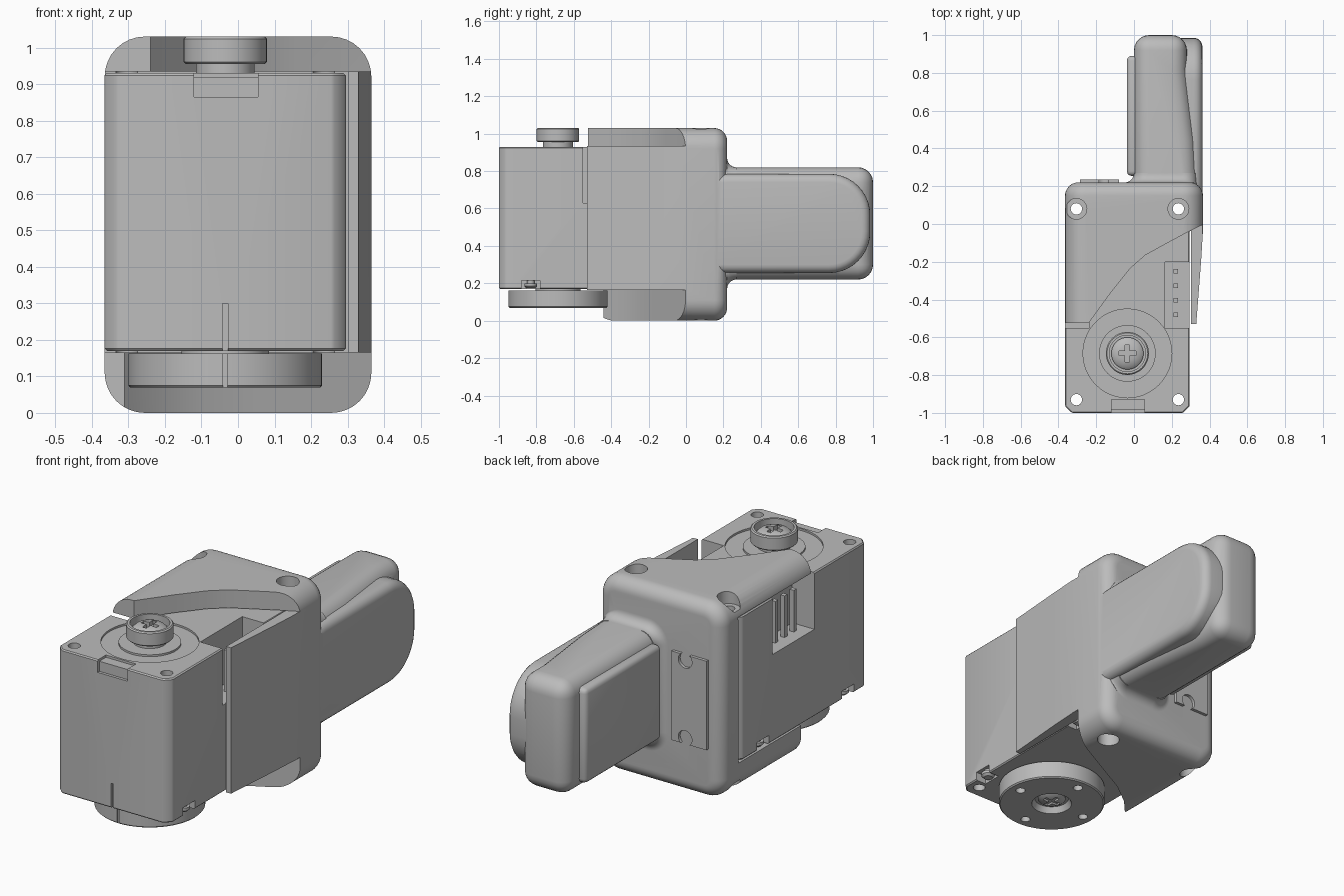
import bpy, bmesh, math

cube = bpy.data.objects.get("Cube")
if cube:
    bpy.data.objects.remove(cube)

grey = bpy.data.materials.new("plain grey")
grey.use_nodes = True
tone = (0.5, 0.5, 0.5, 1)
grey.diffuse_color = tone
grey.node_tree.nodes["Principled BSDF"].inputs["Base Color"].default_value = tone


def activate(ob):
    bpy.ops.object.select_all(action="DESELECT")
    ob.select_set(True)
    bpy.context.view_layer.objects.active = ob


def loft(name, rings, axis="z"):
    """Skin (position, outline) rings along an axis and cap both ends."""
    place = {"x": lambda t, a, b: (t, a, b), "y": lambda t, a, b: (a, t, b),
             "z": lambda t, a, b: (a, b, t)}[axis]
    bm = bmesh.new()
    loops = [[bm.verts.new(place(t, a, b)) for a, b in pts] for t, pts in rings]
    n = len(loops[0])
    for lo, hi in zip(loops, loops[1:]):
        for i in range(n):
            j = (i + 1) % n
            bm.faces.new((lo[i], lo[j], hi[j], hi[i]))
    bm.faces.new(loops[0])
    bm.faces.new(loops[-1])
    bmesh.ops.recalc_face_normals(bm, faces=bm.faces)
    mesh = bpy.data.meshes.new(name)
    bm.to_mesh(mesh)
    bm.free()
    mesh.materials.append(grey)
    ob = bpy.data.objects.new(name, mesh)
    bpy.context.collection.objects.link(ob)
    return ob


def prism(name, pts, lo, hi, axis="z"):
    return loft(name, [(lo, pts), (hi, pts)], axis)


def box(name, x0, x1, y0, y1, z0, z1):
    return prism(name, [(x0, y0), (x1, y0), (x1, y1), (x0, y1)], z0, z1)


def circle(cx, cy, r, n=48):
    return [(cx + r * math.cos(math.tau * i / n), cy + r * math.sin(math.tau * i / n))
            for i in range(n)]


def turned(name, cx, cy, profile, n=48):
    return loft(name, [(z, circle(cx, cy, r, n)) for r, z in profile])


def rounded(a0, a1, b0, b1, r, n=8):
    pts = []
    centres = [(a1 - r, b1 - r), (a0 + r, b1 - r), (a0 + r, b0 + r), (a1 - r, b0 + r)]
    for k, (ca, cb) in enumerate(centres):
        for i in range(n + 1):
            t = (k + i / n) * math.pi / 2
            pts.append((ca + r * math.cos(t), cb + r * math.sin(t)))
    return pts


def combine(ob, others, operation="DIFFERENCE"):
    activate(ob)
    for other in others:
        mod = ob.modifiers.new("combine", "BOOLEAN")
        mod.operation, mod.solver, mod.object = operation, "EXACT", other
        bpy.ops.object.modifier_apply(modifier=mod.name)
        bpy.data.objects.remove(other)


def bevel(ob, width, segments=5):
    activate(ob)
    mod = ob.modifiers.new("bevel", "BEVEL")
    mod.width, mod.segments, mod.limit_method = width, segments, "ANGLE"
    mod.angle_limit = math.radians(40)
    bpy.ops.object.modifier_apply(modifier=mod.name)


MID, AXLE = -0.035, -0.685            # motor centre line and axle position
QUARTER = [i * math.pi / 16 for i in range(9)]
HOLES = (-0.305, 0.235)

# Shell: rounded section with a rounded back edge
rings = [(-0.53, rounded(-0.365, 0.365, 0, 1.03, 0.11))]
for t in QUARTER:
    d = 0.07 * (1 - math.cos(t))
    rings.append((0.15 + 0.07 * math.sin(t),
                  rounded(-0.365 + d, 0.365 - d, d, 1.03 - d, 0.11 - d)))
shell = loft("shell", rings, "y")

# Finger: main block, rounded outer lobe and flared root
block = prism("finger_block", [(0, 0.16), (0, 1), (0.28, 1), (0.28, 0.82),
                               (0.325, 0.45), (0.34, 0.16)], 0.22, 0.82)
bevel(block, 0.08, 6)
lobe = prism("finger_lobe", rounded(0.0, 0.985, 0.255, 0.785, 0.22, 10), 0.17, 0.362, "x")
bevel(lobe, 0.045, 5)
rings = [(0.16, rounded(-0.05, 0.34, 0.17, 0.87, 0.12))]
for t in QUARTER:
    d = 0.05 * (1 - math.sin(t))
    rings.append((0.22 + 0.05 * (1 - math.cos(t)),
                  rounded(-d, 0.335, 0.22 - d, 0.82 + d, 0.07 + d)))
root = loft("finger_root", rings, "y")
combine(shell, [block, lobe, root], "UNION")

# Shell openings: motor pocket, slanted cover edges, tapered side wall
upper = [(-0.5, -0.6), (-0.5, -0.525), (-0.24, -0.525), (-0.12, -0.36), (-0.02, -0.235),
         (0.06, -0.165), (0.16, -0.11), (0.28, -0.045), (0.37, 0.0), (0.5, 0.0), (0.5, -0.6)]
lower = [(-0.5, -0.6), (-0.5, -0.44), (-0.31, -0.44), (-0.22, -0.34), (-0.1, -0.25),
         (0.05, -0.17), (0.2, -0.09), (0.37, 0.0), (0.5, 0.0), (0.5, -0.6)]
cuts = [box("pocket", -0.5, 0.302, -0.7, 0.085, 0.165, 0.935),
        prism("upper_cut", upper, 0.935, 1.2),
        prism("lower_cut", lower, -0.2, 0.165),
        prism("wall_taper", [(0.366, -0.02), (0.355, -0.2), (0.328, -0.55),
                             (0.5, -0.55), (0.5, -0.02)], -0.2, 1.2)]
for x in HOLES:
    cuts += [prism("bolt_hole", circle(x, 0.08, 0.03, 24), -0.2, 1.2),
             prism("upper_bore", circle(x, 0.08, 0.055, 32), 0.965, 1.2),
             prism("lower_bore", circle(x, 0.08, 0.055, 32), -0.2, 0.065)]
combine(shell, cuts)

# Soft pad on the inner face of the finger
pad = box("finger_pad", -0.038, 0.04, 0.255, 0.89, 0.27, 0.77)
bevel(pad, 0.025, 3)

# Clip plate on the back with two round notches
clip = box("back_clip", -0.285, -0.08, 0.2, 0.236, 0.27, 0.74)
combine(clip, [prism("notch", circle(-0.16, z, 0.04, 24), 0.1, 0.3, "y")
               for z in (0.3, 0.71)])

# Motor case with chamfered corners
c, x0, x1, y0, y1 = 0.035, -0.365, 0.295, -1.0, 0.083
case = prism("motor_case", [(x0 + c, y0), (x1 - c, y0), (x1, y0 + c), (x1, y1 - c),
                            (x1 - c, y1), (x0 + c, y1), (x0, y1 - c), (x0, y0 + c)],
             0.17, 0.93)
bevel(case, 0.006, 1)
cuts = [box("front_notch", -0.12, 0.055, -1.1, -0.985, 0.865, 1.0),
        box("top_notch", -0.12, 0.055, -1.1, -0.93, 0.918, 1.0),
        box("front_slit", -0.042, -0.028, -1.1, -0.988, 0.1, 0.3),
        turned("axle_recess", MID, AXLE, [(0.235, 0.92), (0.235, 1.0)])]
for x in HOLES:
    for y in (-0.93, 0.08):
        cuts.append(prism("case_hole", circle(x, y, 0.03, 24), 0, 1.2))
for s in (-1, 1):
    a, b = sorted((MID + s * 0.2, MID + s * 0.4))
    cuts.append(box("socket", a, b, -0.55, -0.2, 0.63, 1.0))
    a, b = sorted((MID + s * 0.27, MID + s * 0.4))
    for y in (-0.83, -0.12):
        cuts.append(box("foot_notch", a, b, y - 0.05, y + 0.05, 0.1, 0.215))
combine(case, cuts)

# Socket pins and foot screws on both sides
for s, side in ((-1, "right"), (1, "left")):
    x = MID + s * 0.255
    for i in range(4):
        y = -0.48 + i * 0.077
        box(f"{side}_pin_{i + 1}", x - 0.012, x + 0.012, y - 0.012, y + 0.012, 0.62, 0.85)
    for i, y in enumerate((-0.83, -0.12)):
        turned(f"{side}_foot_screw_{i + 1}", MID + s * 0.295, y,
               [(0.02, 0.22), (0.02, 0.2), (0.034, 0.2), (0.034, 0.185), (0.022, 0.174)], 24)


def crossed(ob, z0, z1):
    """Cut a cross-shaped driver slot into a screw on the axle."""
    for a, b in ((0.045, 0.012), (0.012, 0.045)):
        combine(ob, [box("slot", MID - a, MID + a, AXLE - b, AXLE + b, z0, z1)])


# Idler cap and its screw on top
turned("axle_plate", MID, AXLE, [(0.15, 0.9), (0.15, 0.93), (0.1, 0.93)])
turned("idler_cap", MID, AXLE, [(0.08, 0.91), (0.08, 0.955), (0.108, 0.955), (0.114, 0.961),
                                (0.114, 1.024), (0.108, 1.03), (0.096, 1.03), (0.096, 0.99)])
screw = turned("idler_screw", MID, AXLE, [(0.085, 0.98), (0.085, 1.0), (0.07, 1.014),
                                          (0.04, 1.022), (0.012, 1.024)])
crossed(screw, 1.0, 1.1)

# Output horn underneath with bolt circle and centre screw
horn = turned("output_horn", MID, AXLE, [(0.12, 0.18), (0.12, 0.162), (0.265, 0.162),
                                         (0.265, 0.075), (0.259, 0.069), (0.1, 0.069),
                                         (0.085, 0.1)], 64)
cuts = [box("horn_mark", -0.041, -0.029, -1.0, AXLE - 0.259, 0.0, 0.2)]
for i in range(4):
    t = i * math.pi / 2
    cuts.append(prism("horn_hole", circle(MID + 0.205 * math.cos(t), AXLE + 0.205 * math.sin(t),
                                          0.024, 20), 0.0, 0.14))
combine(horn, cuts)
screw = turned("horn_screw", MID, AXLE, [(0.07, 0.11), (0.07, 0.095), (0.05, 0.082),
                                         (0.012, 0.078)], 32)
crossed(screw, 0.0, 0.09)

# Smooth curved surfaces, keep corners sharp
for ob in list(bpy.context.scene.objects):
    if ob.type == "MESH":
        activate(ob)
        bpy.ops.object.shade_smooth_by_angle(angle=math.radians(30))
